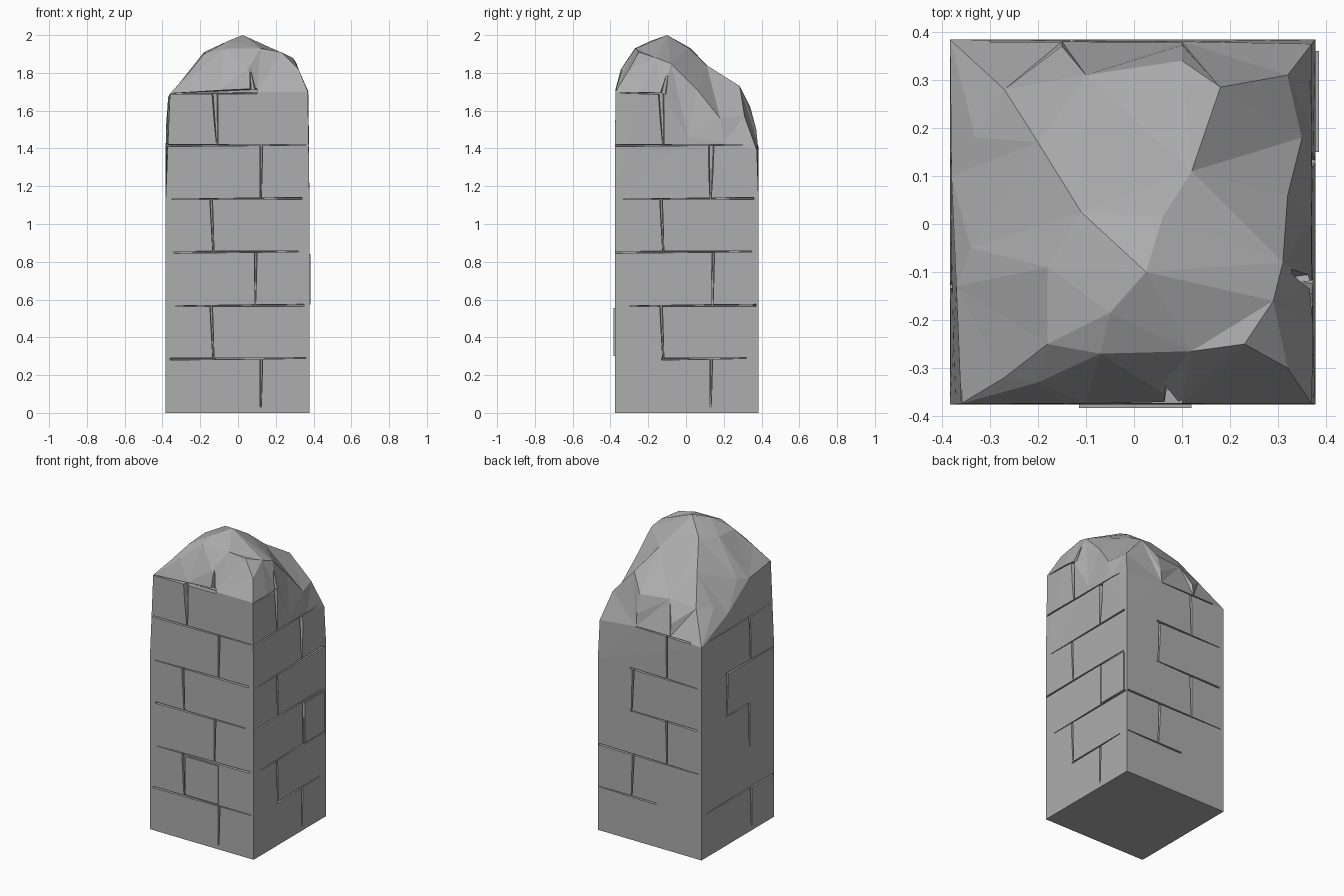
import bpy, bmesh
from mathutils import Vector
from mathutils.geometry import delaunay_2d_cdt

cube = bpy.data.objects.get("Cube")
if cube:
    bpy.data.objects.remove(cube, do_unlink=True)

stone = bpy.data.materials.new("grey_stone")
stone.use_nodes = True
GREY = (0.42, 0.42, 0.42, 1)
stone.diffuse_color = GREY
stone.node_tree.nodes["Principled BSDF"].inputs["Base Color"].default_value = GREY


def make_object(name, bm):
    """Turn a bmesh into a linked, flat shaded stone object."""
    bmesh.ops.recalc_face_normals(bm, faces=bm.faces)
    mesh = bpy.data.meshes.new(name)
    bm.to_mesh(mesh)
    bm.free()
    mesh.materials.append(stone)
    obj = bpy.data.objects.new(name, mesh)
    bpy.context.collection.objects.link(obj)
    return obj


# Corners in order front left, front right, back right, back left of the plan
LOW, HIGH_X, FRONT, BACK = -0.383, 0.378, -0.376, 0.384
corners = [(LOW, FRONT), (HIGH_X, FRONT), (HIGH_X, BACK), (LOW, BACK)]

# Upper rim of the four walls, one list per wall starting at its first corner
rim = [
    [(-.36, -.374, 1.69), (-.1, -.374, 1.71), (.1, -.374, 1.7)],
    [(.37, -.374, 1.7), (.373, -.23, 1.7), (.37, -.12, 1.68), (.37, .01, 1.46), (.37, .2, 1.43)],
    [(.37, .375, 1.39), (.1, .38, 1.42), (-.15, .38, 1.42)],
    [(-.383, .384, 1.41), (-.38, .1, 1.53), (-.37, -.13, 1.67)],
]

# Facet points of the weathered top
crown = [
    (-.27, -.32, 1.79), (-.18, -.25, 1.9), (-.05, -.185, 1.97), (.025, -.1, 2),
    (-.11, .025, 1.93), (.06, .015, 1.93), (.12, .11, 1.84), (-.2, .17, 1.77),
    (-.27, .28, 1.6), (-.1, .31, 1.63), (.1, .34, 1.62), (.18, .285, 1.73),
    (.32, .31, 1.57), (.35, .18, 1.56), (.31, -.08, 1.85), (.29, -.16, 1.88),
    (.23, -.25, 1.91), (.12, -.265, 1.93), (-.07, -.27, 1.93), (-.2, -.33, 1.82),
    (.32, -.3, 1.82), (-.33, .18, 1.58), (-.18, -.09, 1.91), (-.34, -.05, 1.69),
    (.32, .06, 1.71), (.05, -.345, 1.82), (-.15, .37, 1.5), (.1, .372, 1.5),
]


def build_column():
    bm = bmesh.new()
    base = [bm.verts.new((x, y, 0)) for x, y in corners]
    waist = [bm.verts.new((x, y, 1.13)) for x, y in corners]
    edge = [[bm.verts.new(p) for p in wall] for wall in rim]
    bm.faces.new(base)
    # Straight lower walls and slightly leaning upper walls
    upper = []
    for i in range(4):
        j = (i + 1) % 4
        bm.faces.new((base[i], base[j], waist[j], waist[i]))
        upper.append(bm.faces.new([waist[i], waist[j], edge[j][0]] + edge[i][::-1]))
    bmesh.ops.triangulate(bm, faces=upper)
    # Faceted crown spanning the rim
    loop = [v for wall in edge for v in wall]
    verts = loop + [bm.verts.new(p) for p in crown]
    ring = [(i, (i + 1) % len(loop)) for i in range(len(loop))]
    result = delaunay_2d_cdt([v.co.xy for v in verts], ring, [], 1, 1e-6)
    for tri in result[2]:
        bm.faces.new([verts[result[3][i][0]] for i in tri])
    return make_object("stone_pillar", bm)


# Wall frames: outward axis, its distance, and the axis running along the wall
WALLS = {
    "front": (Vector((0, -1, 0)), -FRONT, Vector((1, 0, 0))),
    "back": (Vector((0, 1, 0)), BACK, Vector((1, 0, 0))),
    "left": (Vector((1, 0, 0)), HIGH_X, Vector((0, 1, 0))),
    "right": (Vector((-1, 0, 0)), -LOW, Vector((0, 1, 0))),
}
UP = Vector((0, 0, 1))


def groove(bm, wall, start, end, w0, w1, depth=0.03):
    """Add a tapered wedge running between two (along, height) points."""
    out, dist, along = WALLS[wall]
    a, b = (along * u + UP * z for u, z in (start, end))
    side = (b - a).normalized().cross(out)
    verts = []
    for point, width in ((a, w0), (b, w1)):
        for d, scale in ((dist + 0.02, 1), (dist - depth, 0.5)):
            for s in (-1, 1):
                verts.append(bm.verts.new(point + out * d + side * s * width * scale / 2))
    bmesh.ops.convex_hull(bm, input=verts)


# Heights of the mortar lines between courses
lines = [0, .285, .565, .85, 1.13, 1.415, 1.69]

# Upright joint of each course, None where the wall is worn smooth
joints = {
    "front": [.12, -.13, .09, -.13, .12, -.11],
    "left": [.13, -.12, .14, -.12, .13, -.12],
    "back": [None, .13, -.13, .13, -.13],
    "right": [-.14, None, -.12, .12, -.13, None],
}
# Reach of each mortar line along its wall
spans = {
    "front": [(-.36, .36), (-.33, .35), (-.34, .32), (-.35, .34), (-.37, .36), (-.36, .1)],
    "left": [(-.13, .32), (-.3, .37), (-.37, .35), (-.33, .36), (-.37, .3)],
    "back": [(-.05, .37), (-.36, .37), (-.35, .14), (-.35, .14), (-.3, .1)],
    "right": [(-.37, .34), None, (-.1, .13), (-.37, .13), (-.37, .3)],
}


def build_mortar():
    bm = bmesh.new()
    for wall in WALLS:
        for row, u in enumerate(joints[wall]):
            if u is not None:
                foot = lines[row] + (0.03 if row == 0 else 0)
                lean = 0.012 if row % 2 else -0.004
                flare = 0.04 if row > 4 or (wall == "left" and row == 4) else 0.018
                groove(bm, wall, (u, foot), (u - lean, lines[row + 1]), 0.008, flare)
        for row, span in enumerate(spans[wall]):
            if span:
                z = lines[row + 1]
                thick, thin = (0.014, 0.004) if row % 2 else (0.005, 0.013)
                groove(bm, wall, (span[0], z), (span[1], z + 0.005), thin, thick)
    # Deeper chips under the crown
    groove(bm, "front", (-.34, 1.69), (.1, 1.705), .006, .03, .05)
    groove(bm, "front", (.08, 1.7), (.065, 1.82), .04, .004, .04)
    groove(bm, "left", (-.12, 1.69), (-.09, 1.84), .04, .005, .05)
    groove(bm, "left", (-.35, 1.695), (-.12, 1.69), .005, .012, .03)
    cutter = make_object("mortar_cutter", bm)
    cutter.hide_render = True
    return cutter


def raised_brick(name, wall, u0, u1, z0, z1):
    """Thin brick face standing slightly proud of the wall."""
    out, dist, along = WALLS[wall]
    bm = bmesh.new()
    pts = [bm.verts.new(along * u + UP * z + out * (dist + d))
           for u in (u0, u1) for z in (z0, z1) for d in (-0.01, 0.007)]
    bmesh.ops.convex_hull(bm, input=pts)
    make_object(name, bm)


pillar = build_column()
cutter = build_mortar()
cut = pillar.modifiers.new("mortar", "BOOLEAN")
cut.operation = "DIFFERENCE"
cut.solver = "EXACT"
cut.use_self = True
cut.object = cutter

# Apply the cut and drop the helper
bpy.context.view_layer.update()
graph = bpy.context.evaluated_depsgraph_get()
carved = bpy.data.meshes.new_from_object(pillar.evaluated_get(graph))
pillar.modifiers.clear()
pillar.data = carved
bpy.data.objects.remove(cutter, do_unlink=True)

raised_brick("front_brick", "front", -.115, .12, .3, .555)
raised_brick("left_brick", "left", .15, .36, .575, .84)
